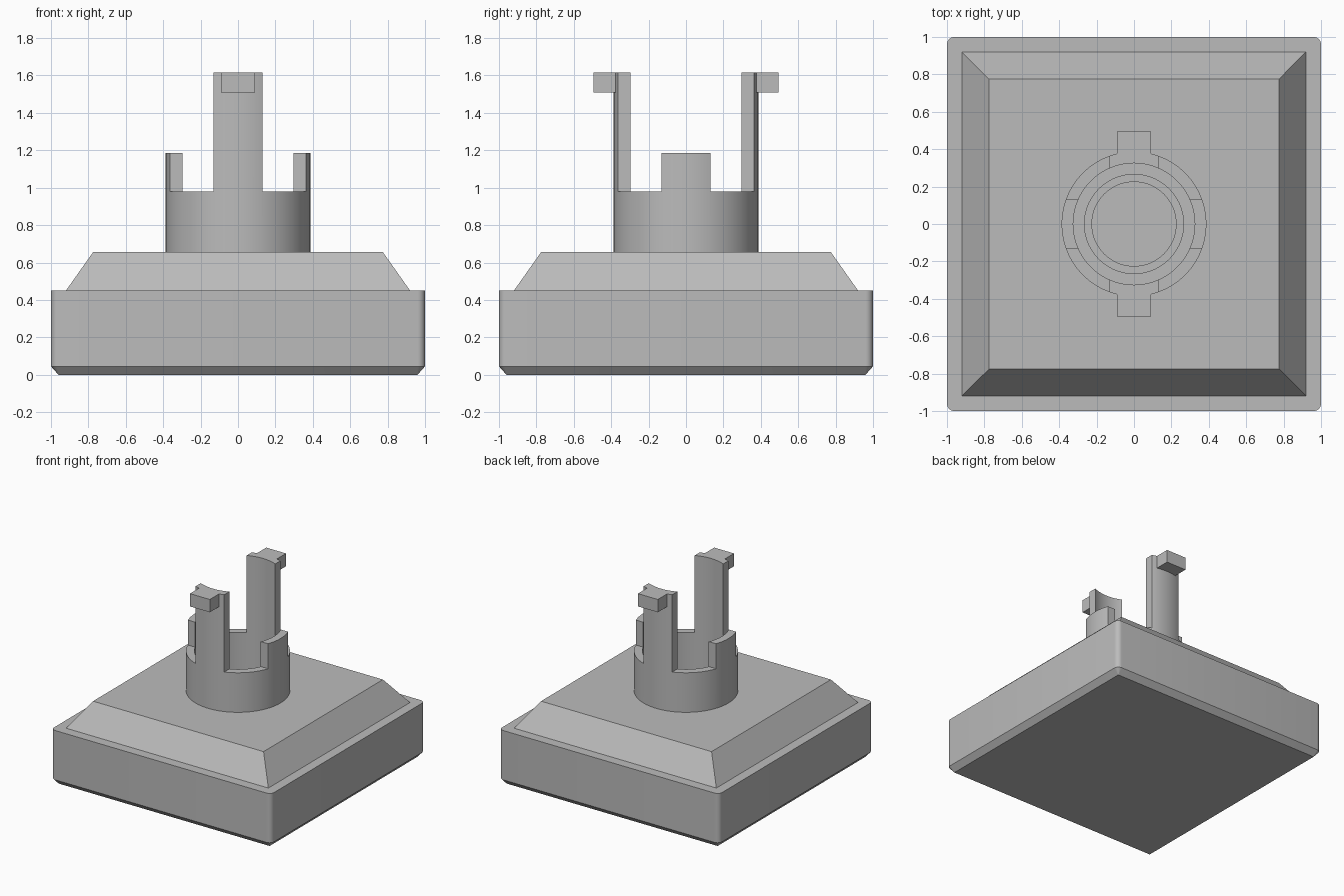
import bpy, bmesh, math
from mathutils import Matrix

if "Cube" in bpy.data.objects:
    bpy.data.objects.remove(bpy.data.objects["Cube"], do_unlink=True)

GREY = (0.5, 0.5, 0.5, 1)
grey = bpy.data.materials.new("plain grey")
grey.use_nodes = True
grey.diffuse_color = GREY
grey.node_tree.nodes["Principled BSDF"].inputs["Base Color"].default_value = GREY


def finish(name, bm):
    bmesh.ops.recalc_face_normals(bm, faces=bm.faces)
    mesh = bpy.data.meshes.new(name)
    bm.to_mesh(mesh)
    bm.free()
    mesh.materials.append(grey)
    ob = bpy.data.objects.new(name, mesh)
    bpy.context.collection.objects.link(ob)
    return ob


def activate(ob):
    bpy.ops.object.select_all(action='DESELECT')
    ob.select_set(True)
    bpy.context.view_layer.objects.active = ob


def smooth(ob):
    activate(ob)
    bpy.ops.object.shade_smooth_by_angle(angle=math.radians(25))


def rounded_square(half, radius, z, steps=6):
    pts = []
    for corner in range(4):
        mid = math.radians(45 + 90 * corner)
        cx = math.copysign(half - radius, math.cos(mid))
        cy = math.copysign(half - radius, math.sin(mid))
        for i in range(steps + 1):
            a = math.radians(90 * (corner + i / steps))
            pts.append((cx + radius * math.cos(a), cy + radius * math.sin(a), z))
    return pts


def circle(radius, z, steps=96):
    return [(radius * math.cos(math.tau * i / steps),
             radius * math.sin(math.tau * i / steps), z) for i in range(steps)]


def loft(name, rings, closed=False):
    """Skin equal rings; cap the ends, or join last to first when closed."""
    bm = bmesh.new()
    loops = [[bm.verts.new(p) for p in ring] for ring in rings]
    pairs = list(zip(loops, loops[1:]))
    if closed:
        pairs.append((loops[-1], loops[0]))
    else:
        bm.faces.new(loops[0])
        bm.faces.new(loops[-1])
    for low, high in pairs:
        for i in range(len(low)):
            j = (i + 1) % len(low)
            bm.faces.new((low[i], low[j], high[j], high[i]))
    return finish(name, bm)


def box(name, x, y, z):
    bm = bmesh.new()
    size = [b - a for a, b in (x, y, z)]
    mid = [(a + b) / 2 for a, b in (x, y, z)]
    bmesh.ops.create_cube(bm, size=1, matrix=Matrix.Translation(mid) @ Matrix.Diagonal((*size, 1)))
    return finish(name, bm)


def combine(target, tool, operation):
    tool.hide_render = True
    mod = target.modifiers.new(operation, 'BOOLEAN')
    mod.operation, mod.object, mod.solver = operation, tool, 'EXACT'
    activate(target)
    bpy.ops.object.modifier_apply(modifier=mod.name)
    bpy.data.objects.remove(tool, do_unlink=True)


# Square base with rounded corners and a chamfered underside
base = loft("base", [rounded_square(0.96, 0.003, 0), rounded_square(1, 0.04, 0.045),
                     rounded_square(1, 0.04, 0.45)])
smooth(base)

# Sloped deck with a stepped blind bore
deck = loft("sloped_deck", [[(-h, -h, z), (h, -h, z), (h, h, z), (-h, h, z)]
                            for h, z in ((0.92, 0.45), (0.775, 0.655))])
bore = loft("bore_cutter", [circle(0.225, 0.52), circle(0.225, 0.6),
                            circle(0.265, 0.6), circle(0.265, 0.7)])
combine(deck, bore, 'DIFFERENCE')
smooth(deck)

# Socket tube, cut down to two tall clips and two short tabs
WALL, LOW, TAB, TOP, SIDE = 0.325, 0.98, 1.185, 1.615, 0.13
socket = loft("clip_socket", [circle(0.387, 0.655), circle(0.387, TOP),
                              circle(WALL, TOP), circle(WALL, 0.655)], closed=True)
for sx in (-1, 1):
    xs = sorted((sx * SIDE, sx * 0.6))
    combine(socket, box("tab_cutter", xs, (-0.6, 0.6), (TAB, 1.8)), 'DIFFERENCE')
    for sy in (-1, 1):
        ys = sorted((sy * SIDE, sy * 0.6))
        combine(socket, box("slot_cutter", xs, ys, (LOW, 1.8)), 'DIFFERENCE')

# Outward hooks at the clip tips
for sy in (-1, 1):
    hook = box("hook", (-0.09, 0.09), sorted((sy * 0.35, sy * 0.495)), (1.51, TOP))
    combine(socket, hook, 'UNION')
smooth(socket)
